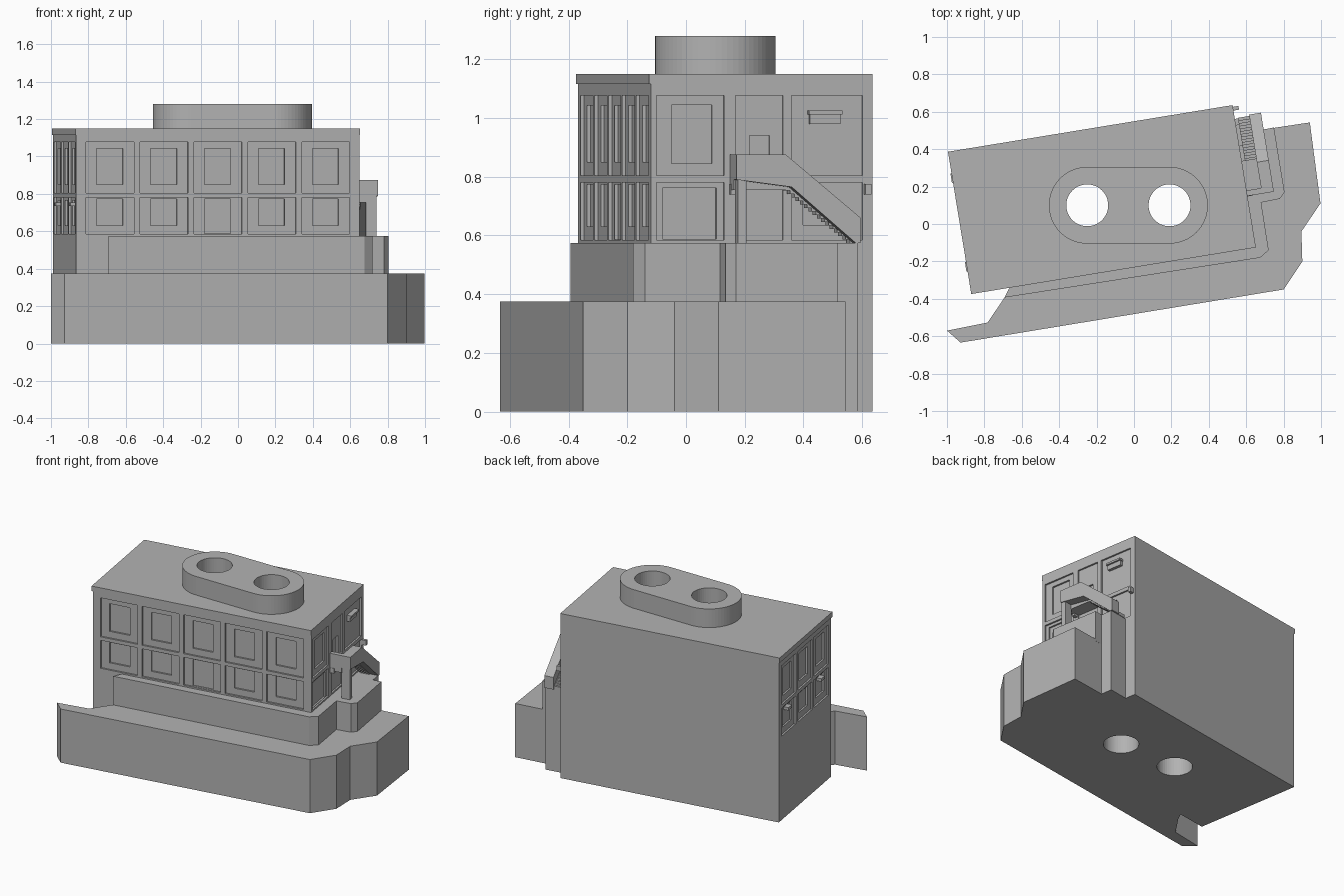
import bpy, bmesh, math
from mathutils import Matrix

if "Cube" in bpy.data.objects:
    bpy.data.objects.remove(bpy.data.objects["Cube"])

grey = bpy.data.materials.new("plain grey")
grey.diffuse_color = (0.45, 0.45, 0.45, 1)
grey.use_nodes = True
grey.node_tree.nodes["Principled BSDF"].inputs["Base Color"].default_value = grey.diffuse_color

# the building stands turned on the site; u runs along it, v across it
FRAME = Matrix.Translation((-0.169, 0.134, 0)) @ Matrix.Rotation(math.radians(9.3), 4, 'Z')
HU, HV, ROOF, FLOOR = 0.768, 0.3825, 1.15, 0.575


def finish(name, bm, framed=False):
    bmesh.ops.recalc_face_normals(bm, faces=bm.faces)
    me = bpy.data.meshes.new(name)
    bm.to_mesh(me)
    bm.free()
    if framed:
        me.transform(FRAME)
    me.materials.append(grey)
    ob = bpy.data.objects.new(name, me)
    bpy.context.collection.objects.link(ob)
    return ob


def add_box(bm, u0, u1, v0, v1, z0, z1):
    m = Matrix.Translation(((u0 + u1) / 2, (v0 + v1) / 2, (z0 + z1) / 2)) \
        @ Matrix.Diagonal((u1 - u0, v1 - v0, z1 - z0, 1))
    bmesh.ops.create_cube(bm, size=1, matrix=m)


def boxes(name, items):
    bm = bmesh.new()
    for b in items:
        add_box(bm, *b)
    return finish(name, bm, True)


def prism(name, pts, axis_fn, a, b, framed=False):
    bm = bmesh.new()
    f = bm.faces.new([bm.verts.new(axis_fn(p, a)) for p in pts])
    ext = bmesh.ops.extrude_face_region(bm, geom=[f])
    for v in ext['geom']:
        if isinstance(v, bmesh.types.BMVert):
            i = min(range(len(pts)), key=lambda k: (axis_fn(pts[k], a)[0] - v.co.x) ** 2
                    + (axis_fn(pts[k], a)[1] - v.co.y) ** 2 + (axis_fn(pts[k], a)[2] - v.co.z) ** 2)
            v.co = axis_fn(pts[i], b)
    return finish(name, bm, framed)


def up(p, h):
    return (p[0], p[1], h)


def across(p, h):
    return (h, p[0], p[1])


def cut(ob, cutter):
    mod = ob.modifiers.new("cut", 'BOOLEAN')
    mod.operation, mod.solver, mod.object = 'DIFFERENCE', 'EXACT', cutter
    bpy.context.view_layer.objects.active = ob
    bpy.ops.object.modifier_apply(modifier=mod.name)
    bpy.data.objects.remove(cutter)


def on_face(face, c0, c1, z0, z1, d0, d1):
    """Box on a facade from depth d0 (outside) to d1 (inside)."""
    if face == 'front':
        return (c0, c1, -HV - d0, -HV + d1, z0, z1)
    if face == 'left':
        return (-HU - d0, -HU + d1, c0, c1, z0, z1)
    return (HU - d1, HU + d0, c0, c1, z0, z1)


# bays and windows of the three facades
bays, windows = [], []


def bay(face, c0, c1, z0, z1, w=None):
    bays.append(on_face(face, c0, c1, z0, z1, 0.05, 0.012))
    if w:
        windows.append(on_face(face, *w, 0.05, 0.024))


for i in range(-2, 3):
    c = i * 0.292
    bay('front', c - 0.13, c + 0.13, 0.805, 1.077, (c - 0.071, c + 0.071, 0.85, 1.043))
    bay('front', c - 0.13, c + 0.13, 0.585, 0.78,
        (c - 0.071, c + 0.071, 0.587 if i == 0 else 0.63, 0.773))
for c in (-0.24, 0, 0.24):
    bay('left', c - 0.105, c + 0.105, 0.805, 1.077, (c - 0.06, c + 0.06, 0.85, 1.043))
    bay('left', c - 0.105, c + 0.105, 0.585, 0.78, (c - 0.06, c + 0.06, 0.63, 0.765))
bay('right', -0.363, -0.13, 0.805, 1.077, (-0.31, -0.17, 0.845, 1.045))
bay('right', -0.09, 0.073, 0.805, 1.077, (-0.04, 0.028, 0.808, 0.94))
bay('right', 0.103, 0.347, 0.805, 1.077)
bay('right', -0.363, -0.13, 0.585, 0.78, (-0.34, -0.155, 0.588, 0.762))
bay('right', -0.09, 0.073, 0.585, 0.78)
bay('right', 0.103, 0.347, 0.585, 0.78, (0.145, 0.225, 0.635, 0.75))

building = boxes("building", [(-HU, HU, -HV, HV, 0, ROOF)])
cut(building, boxes("bay_cutter", bays))
cut(building, boxes("window_cutter", windows))

# cornice strips on front and left
boxes("cornice", [(-HU - 0.006, HU, -HV - 0.006, -HV + 0.01, 1.115, ROOF),
                  (-HU - 0.006, -HU + 0.01, -HV, HV, 1.115, ROOF)])

# rounded roof block
arc = [(-0.25 + 0.205 * math.cos(t), 0.1 + 0.205 * math.sin(t))
       for t in [math.pi / 2 + math.pi * k / 32 for k in range(33)]]
arc += [(0.19 + 0.205 * math.cos(t), 0.1 + 0.205 * math.sin(t))
        for t in [-math.pi / 2 + math.pi * k / 32 for k in range(33)]]
roof_block = prism("roof_block", arc, up, ROOF - 0.01, 1.28)

# two shafts running through roof block and building
for ob in (building, roof_block):
    bm = bmesh.new()
    for x in (-0.25, 0.19):
        bmesh.ops.create_cone(bm, cap_ends=True, segments=48, radius1=0.112, radius2=0.112,
                              depth=2, matrix=Matrix.Translation((x, 0.1, 0.6)))
    cut(ob, finish("shaft_cutter", bm))

# site slabs
prism("lower_terrace", [(-0.927, -0.634), (0.80, -0.35), (0.90, -0.20), (0.895, -0.04),
                        (0.997, 0.11), (0.94, 0.543), (0.69, 0.505), (0.53, 0.48),
                        (0.62, -0.10), (-0.65, -0.31), (-0.692, -0.393), (-0.783, -0.527),
                        (-1.0, -0.57)], up, 0, 0.375)
prism("upper_terrace", [(-0.692, -0.393), (0.675, -0.18), (0.72, -0.14), (0.68, 0.115),
                        (0.78, 0.135), (0.805, 0.17), (0.748, 0.516), (0.69, 0.505),
                        (0.53, 0.48), (0.62, -0.10), (-0.65, -0.31)], up, 0.36, FLOOR)
prism("stair_base", [(0.69, 0.50), (0.678, 0.585), (0.53, 0.56), (0.54, 0.475)], up, 0, FLOOR)

# outside stair: landing, post, sloped parapet and steps
prism("stair_parapet", [(-0.11, 0.875), (0.06, 0.875), (0.318, 0.66), (0.318, 0.575),
                        (0.30, 0.575), (0.08, 0.765), (-0.11, 0.79)], across, 0.847, 0.911, True)
boxes("landing", [(HU - 0.02, 0.85, -0.11, 0.08, 0.755, 0.79),
                  (HU - 0.02, 0.85, -0.11, -0.08, 0.78, 0.875)])
boxes("landing_post", [(0.847, 0.905, -0.105, -0.075, 0.57, 0.80)])
N = 16
boxes("steps", [(0.785, 0.85, 0.07 + 0.235 * k / N, 0.07 + 0.235 * (k + 1.4) / N,
                 0.765 - 0.19 * (k + 1) / N, 0.775 - 0.19 * k / N) for k in range(N)])

# small awnings, ledges and lamps on the walls
boxes("awning", [on_face('right', 0.16, 0.275, 1.012, 1.025, 0.02, 0.02),
                 on_face('right', 0.165, 0.27, 0.98, 1.012, 0.008, 0.02)])
boxes("left_ledges", [on_face('left', c - 0.025, c + 0.025, 0.735, 0.755, 0.012, 0.03)
                      for c in (-0.24, 0.24)])
boxes("wall_lamps", [on_face('right', c, c + 0.02, 0.74, 0.775, 0.03, 0.01)
                     for c in (-0.112, 0.353)])
